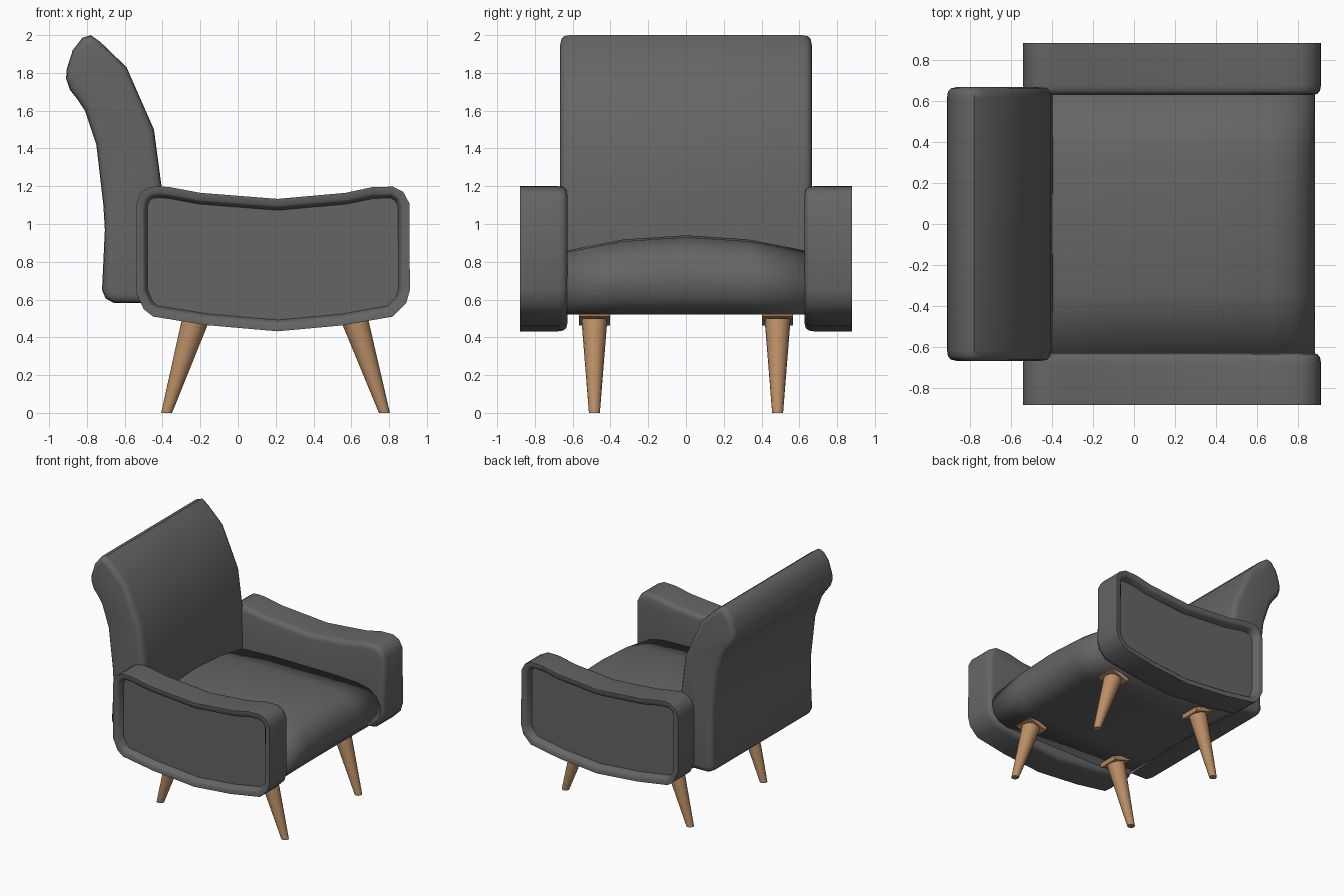
import bpy, bmesh, math
from mathutils import Vector, Matrix

if "Cube" in bpy.data.objects:
    bpy.data.objects.remove(bpy.data.objects["Cube"])


def material(name, rgb):
    m = bpy.data.materials.new(name)
    m.diffuse_color = (*rgb, 1)
    m.use_nodes = True
    m.node_tree.nodes["Principled BSDF"].inputs["Base Color"].default_value = m.diffuse_color
    return m


FABRIC = material("charcoal fabric", (0.13, 0.13, 0.13))
WOOD = material("light wood", (0.50, 0.275, 0.135))


def finish(bm, name, mat, angle=40):
    bmesh.ops.recalc_face_normals(bm, faces=bm.faces)
    me = bpy.data.meshes.new(name)
    bm.to_mesh(me)
    bm.free()
    me.materials.append(mat)
    ob = bpy.data.objects.new(name, me)
    bpy.context.collection.objects.link(ob)
    bpy.ops.object.select_all(action='DESELECT')
    ob.select_set(True)
    bpy.context.view_layer.objects.active = ob
    bpy.ops.object.shade_smooth_by_angle(angle=math.radians(angle))
    return ob


def inset(profile, d):
    """Move a clockwise outline inwards by d."""
    pts = [Vector(p) for p in profile]
    out = []
    for i, p in enumerate(pts):
        a = (p - pts[i - 1]).normalized()
        b = (pts[(i + 1) % len(pts)] - p).normalized()
        n = Vector((a.y + b.y, -a.x - b.x)).normalized()
        c = max(0.6, n.dot(Vector((a.y, -a.x))))
        out.append(p + n * d / c)
    return out


def loft(rings):
    """Join xz outlines placed at given y values, closing both ends."""
    bm = bmesh.new()
    loops = [[bm.verts.new((p[0], y, p[1])) for p in pts] for pts, y in rings]
    for A, B in zip(loops, loops[1:]):
        n = len(A)
        for i in range(n):
            j = (i + 1) % n
            bm.faces.new((A[i], A[j], B[j], B[i]))
    bm.faces.new(loops[0])
    bm.faces.new(loops[-1])
    return bm


# Armrests: rounded on the inside, recessed panel on the outside
ARM = [(-0.42, 1.2), (-0.36, 1.195), (-0.2, 1.165), (0.21, 1.133), (0.57, 1.165),
       (0.71, 1.195), (0.82, 1.198), (0.875, 1.17), (0.907, 1.11), (0.91, 0.65),
       (0.89, 0.58), (0.82, 0.51), (0.55, 0.463), (0.21, 0.432), (-0.17, 0.465),
       (-0.45, 0.51), (-0.50, 0.55), (-0.54, 0.64), (-0.54, 1.1), (-0.52, 1.16),
       (-0.47, 1.195)]
for side, label in ((-1, "near"), (1, "far")):
    steps = [(0.04, 0.628), (0.017, 0.634), (0.004, 0.65), (0, 0.675), (0, 0.88),
             (0.036, 0.88), (0.048, 0.868), (0.06, 0.825)]
    finish(loft([(inset(ARM, d), side * y) for d, y in steps]), label + "_armrest", FABRIC, 50)

# Backrest: curved profile with softened sides
BACK = [(-0.78, 2.0), (-0.73, 1.965), (-0.59, 1.83), (-0.445, 1.5), (-0.405, 1.2),
        (-0.395, 0.9), (-0.40, 0.65), (-0.45, 0.58), (-0.66, 0.583), (-0.70, 0.605),
        (-0.72, 0.65), (-0.705, 0.97), (-0.713, 1.1), (-0.75, 1.42), (-0.81, 1.6),
        (-0.85, 1.66), (-0.89, 1.71), (-0.91, 1.77), (-0.907, 1.82), (-0.875, 1.92),
        (-0.825, 1.985)]
half = [(0.045, 0.666), (0.018, 0.66), (0.004, 0.643), (0, 0.615)]
steps = half + [(d, -y) for d, y in reversed(half)]
finish(loft([(inset(BACK, d), y) for d, y in steps]), "backrest", FABRIC, 50)

# Seat cushion: rounded front, crowned across its width
SEAT = [(-0.52, 0.60), (-0.52, 0.86), (-0.40, 0.925), (-0.1, 0.94), (0.4, 0.94),
        (0.66, 0.93), (0.77, 0.90), (0.84, 0.84), (0.875, 0.76), (0.88, 0.69),
        (0.86, 0.61), (0.81, 0.55), (0.73, 0.522), (0.5, 0.52), (-0.42, 0.52)]
rings = []
for y in (-0.645, -0.33, 0, 0.33, 0.645):
    f = (0.42 - 0.2 * y * y) / 0.42
    rings.append(([(x, 0.52 + (z - 0.52) * f) for x, z in SEAT], y))
finish(loft(rings), "seat", FABRIC, 100)

# Splayed tapered legs with tilted mounting plates
for label, x_top, x_foot in (("front", 0.614, 0.775), ("back", -0.222, -0.378)):
    for side, where in ((-1, "near"), (1, "far")):
        y = side * 0.485
        bm = bmesh.new()
        bmesh.ops.create_cone(bm, cap_ends=True, segments=16, radius1=0.029,
                              radius2=0.069, depth=0.5)
        for v in bm.verts:
            t = v.co.z / 0.5 + 0.5
            v.co.x *= 1 + 0.08 * t
            v.co += Vector((x_foot + (x_top - x_foot) * t, y, 0.25))
        finish(bm, f"{label}_{where}_leg", WOOD)

        bm = bmesh.new()
        tilt = math.atan2(x_top - x_foot, 0.5)
        bmesh.ops.create_cube(bm, size=1, matrix=Matrix.Translation((x_top, y, 0.505))
                              @ Matrix.Rotation(tilt, 4, 'Y')
                              @ Matrix.Diagonal((0.165, 0.165, 0.035, 1)))
        finish(bm, f"{label}_{where}_leg_plate", WOOD, 30)
